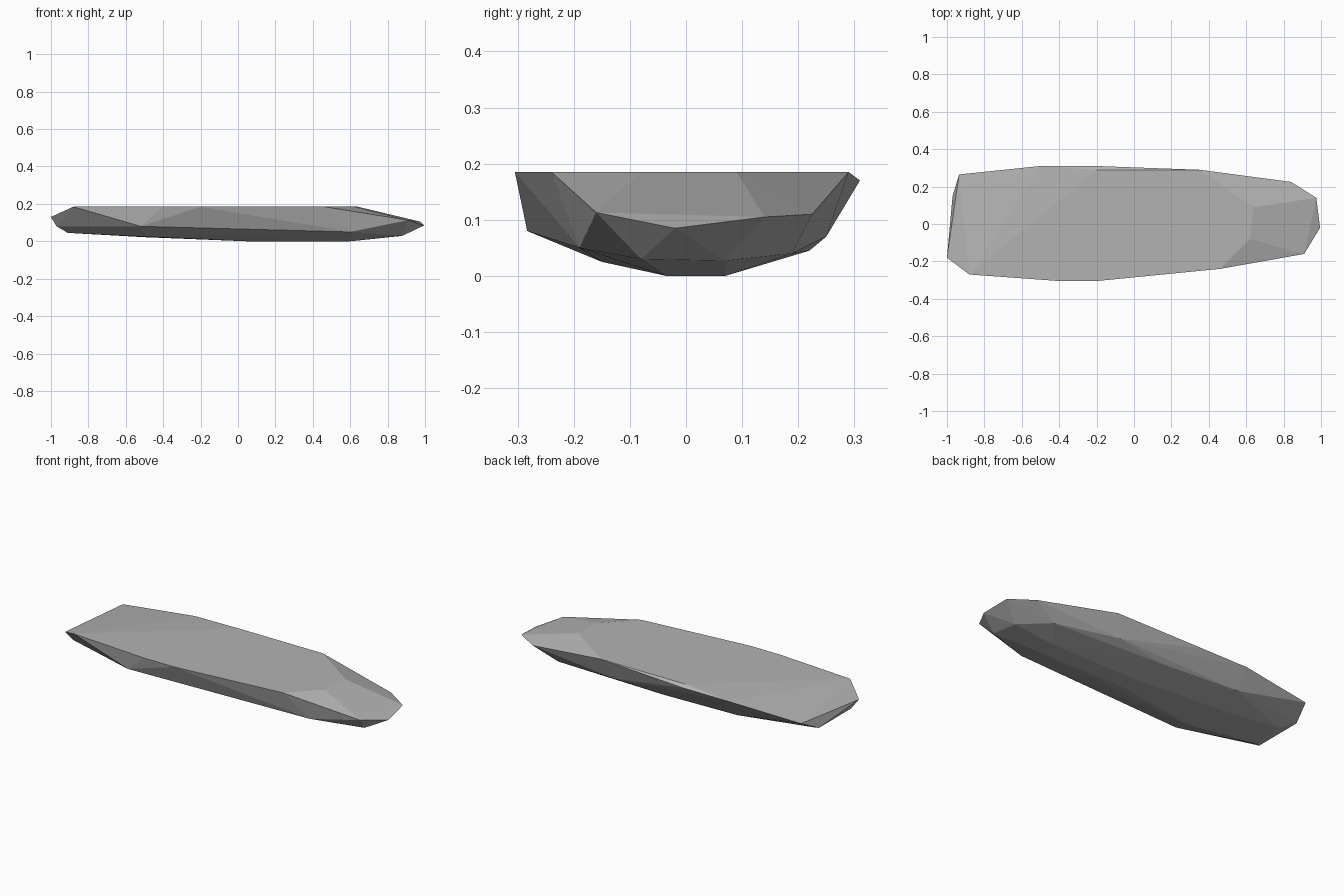
import bpy, bmesh
from mathutils import Vector

cube = bpy.data.objects.get("Cube")
if cube:
    bpy.data.objects.remove(cube)

stone = bpy.data.materials.new("stone grey")
stone.use_nodes = True
colour = (0.45, 0.45, 0.45, 1)
stone.diffuse_color = colour
stone.node_tree.nodes["Principled BSDF"].inputs["Base Color"].default_value = colour

# Corners of the flat top, then the sloping nose and heel
TOP = 0.185
top = [(-.88, -.27), (-.4, -.305), (-.2, -.305), (.46, -.24),
       (.62, -.08), (.64, .09), (.35, .29), (-.2, .29)]
rim = [(-1, -.18, .13), (-.97, .15, .08), (-.935, .265, .14),
       (-.5, .31, .17), (-.2, .31, .17), (.84, .225, .11),
       (.975, .14, .105), (.995, -.02, .085), (.91, -.16, .113)]

# Chipped lower flanks and the narrow keel
flank = [(-.52, -.283, .08), (.6, -.19, .05), (-.97, -.15, .08),
         (-.91, -.1, .045), (-.89, .1, .045), (-.5, .235, .062),
         (0, .22, .045), (.3, .25, .07), (.7, .19, .04), (.9, .12, .07),
         (.88, -.08, .03), (.86, .07, .027), (-.5, -.15, .025), (-.5, .08, .022)]
keel = [(x, y, 0) for x in (.05, .6) for y in (-.035, .07)]

# Shrink-wrap the corners into a faceted boulder
bm = bmesh.new()
for point in [(x, y, TOP) for x, y in top] + rim + flank + keel:
    bm.verts.new(Vector(point))
hull = bmesh.ops.convex_hull(bm, input=bm.verts)
loose = {g for g in hull["geom_interior"] + hull["geom_unused"]
         if isinstance(g, bmesh.types.BMVert)}
bmesh.ops.delete(bm, geom=list(loose), context="VERTS")
bmesh.ops.dissolve_limit(bm, angle_limit=0.01, verts=bm.verts, edges=bm.edges)
bmesh.ops.recalc_face_normals(bm, faces=bm.faces)

mesh = bpy.data.meshes.new("flat_rock")
bm.to_mesh(mesh)
bm.free()
mesh.materials.append(stone)
rock = bpy.data.objects.new("flat_rock", mesh)
bpy.context.collection.objects.link(rock)
